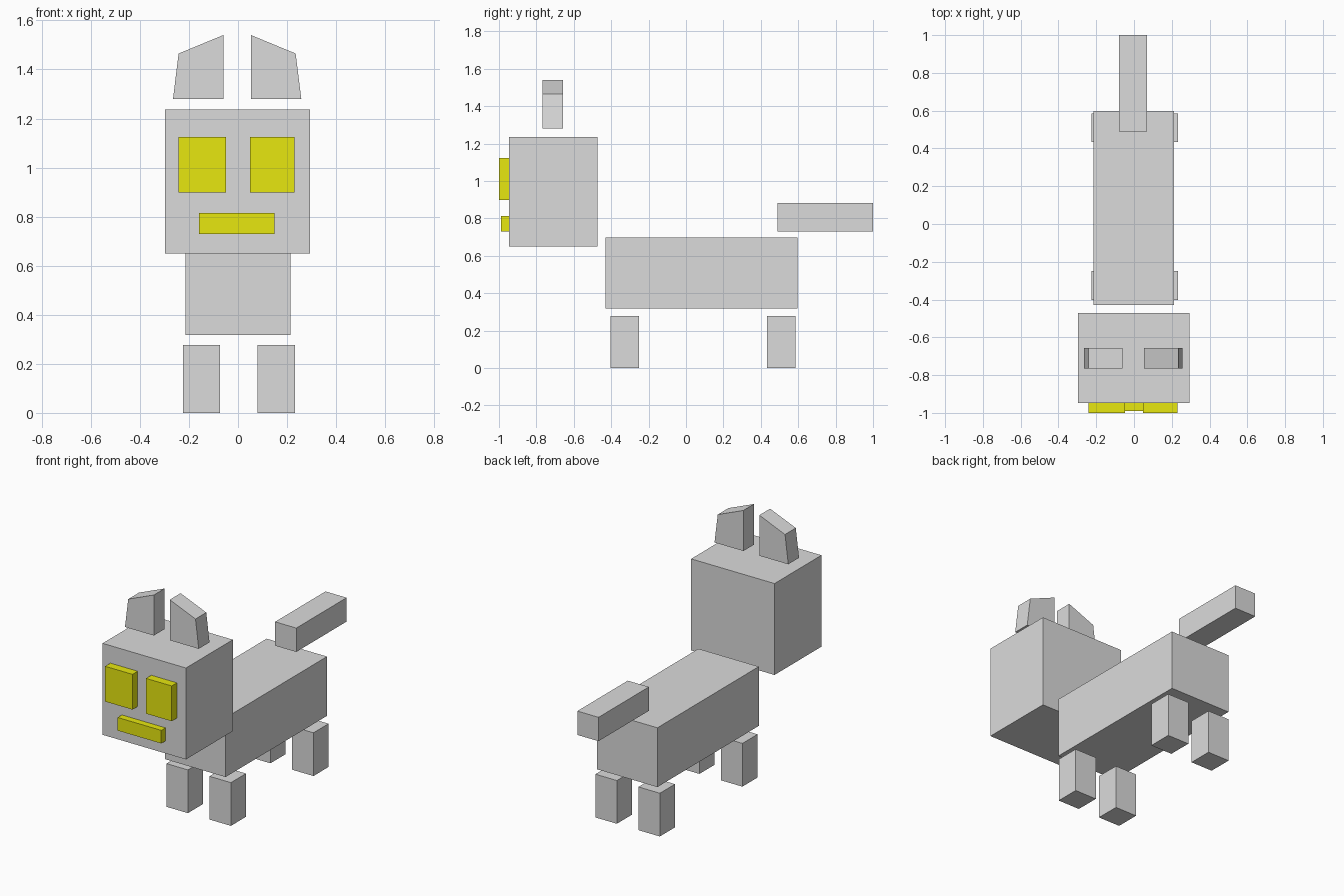
import bpy

cube = bpy.data.objects.get("Cube")
if cube:
    bpy.data.objects.remove(cube, do_unlink=True)


def make_material(name, rgb):
    mat = bpy.data.materials.new(name)
    mat.use_nodes = True
    colour = (*rgb, 1.0)
    mat.diffuse_color = colour
    mat.node_tree.nodes["Principled BSDF"].inputs["Base Color"].default_value = colour
    return mat


grey = make_material("grey", (0.71, 0.71, 0.71))
yellow = make_material("yellow", (0.8, 0.8, 0.005))


def prism(name, profile, y0, y1, mat):
    """Extrude an anticlockwise (x, z) outline from y0 (front) to y1 (back)."""
    n = len(profile)
    verts = [(x, y, z) for y in (y0, y1) for x, z in profile]
    faces = [tuple(range(n)), tuple(reversed(range(n, 2 * n)))]
    faces += [(i, i + n, (i + 1) % n + n, (i + 1) % n) for i in range(n)]
    mesh = bpy.data.meshes.new(name)
    mesh.from_pydata(verts, [], faces)
    mesh.materials.append(mat)
    obj = bpy.data.objects.new(name, mesh)
    bpy.context.collection.objects.link(obj)
    return obj


def box(name, x, y, z, mat=grey):
    outline = [(x[0], z[0]), (x[1], z[0]), (x[1], z[1]), (x[0], z[1])]
    return prism(name, outline, y[0], y[1], mat)


# Body, head and tail
box("body", (-0.215, 0.213), (-0.43, 0.597), (0.318, 0.698))
box("head", (-0.297, 0.294), (-0.947, -0.472), (0.65, 1.236))
box("tail", (-0.08, 0.07), (0.49, 1.0), (0.73, 0.883))

# Legs
for side, x in (("left", (0.08, 0.232)), ("right", (-0.225, -0.073))):
    for end, y in (("front", (-0.403, -0.25)), ("rear", (0.433, 0.586))):
        box(f"{end}_{side}_leg", x, y, (0.0, 0.277))

# Ears: slanted tops, tapering outer edges
ear = [(0.0, 1.28), (0.205, 1.28), (0.182, 1.465), (0.0, 1.54)]
prism("left_ear", [(0.053 + x, z) for x, z in ear], -0.766, -0.657, grey)
prism("right_ear", [(-0.06 - x, z) for x, z in reversed(ear)], -0.766, -0.657, grey)

# Face
box("left_eye", (0.048, 0.23), (-1.0, -0.947), (0.898, 1.124), yellow)
box("right_eye", (-0.242, -0.048), (-1.0, -0.947), (0.898, 1.124), yellow)
box("mouth", (-0.16, 0.149), (-0.99, -0.947), (0.73, 0.814), yellow)
